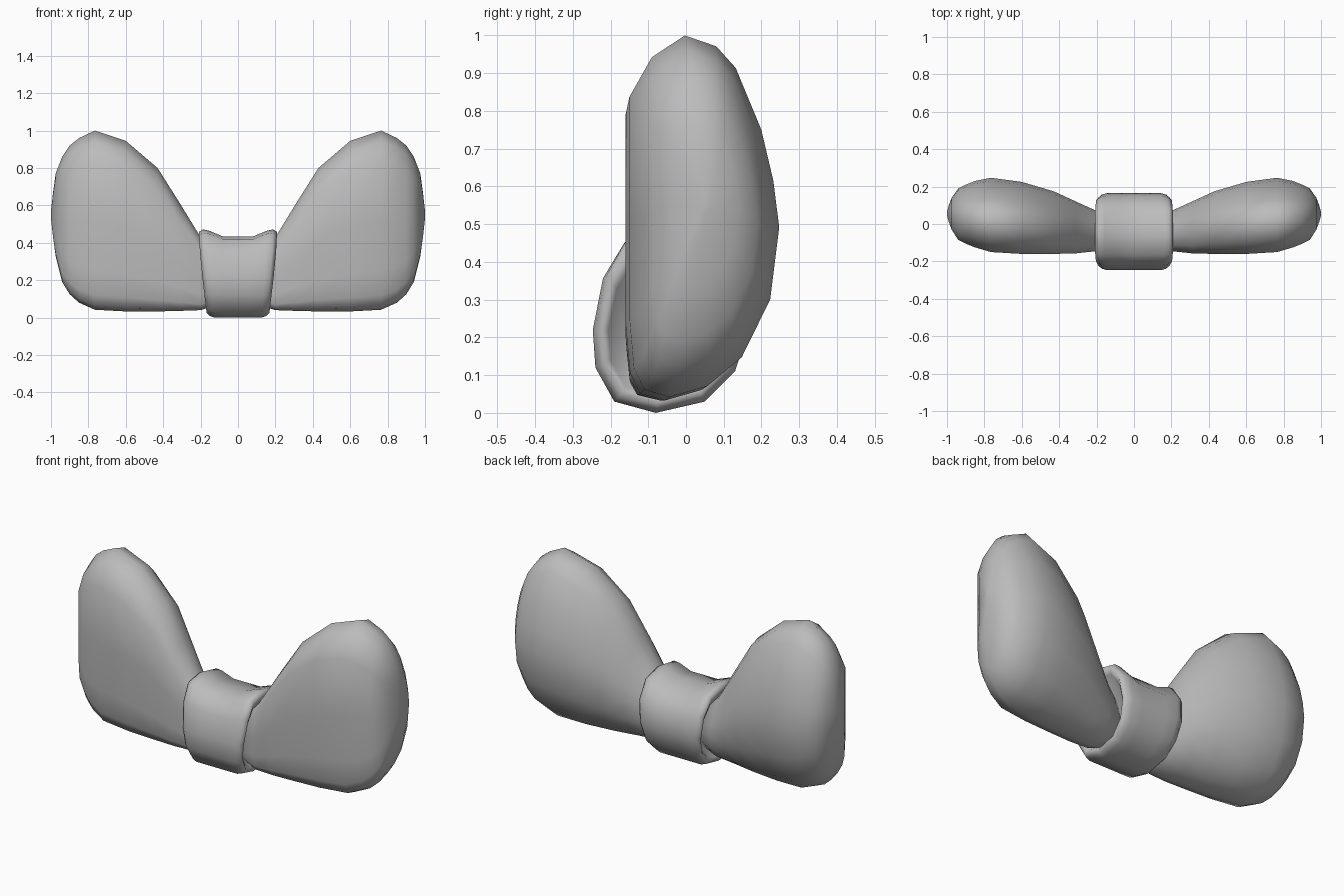
import bpy, bmesh

cube = bpy.data.objects.get("Cube")
if cube:
    bpy.data.objects.remove(cube)

grey = bpy.data.materials.new("cloth grey")
grey.use_nodes = True
colour = (0.5, 0.5, 0.5, 1)
grey.diffuse_color = colour
grey.node_tree.nodes["Principled BSDF"].inputs["Base Color"].default_value = colour


def loft(name, rings):
    """Skin a list of closed rings and close both ends."""
    bm = bmesh.new()
    loops = [[bm.verts.new(p) for p in ring] for ring in rings]
    n = len(loops[0])
    for a, b in zip(loops, loops[1:]):
        for i in range(n):
            j = (i + 1) % n
            bm.faces.new((a[i], a[j], b[j], b[i]))
    bm.faces.new(loops[0])
    bm.faces.new(loops[-1])
    bmesh.ops.recalc_face_normals(bm, faces=bm.faces)
    mesh = bpy.data.meshes.new(name)
    bm.to_mesh(mesh)
    bm.free()
    mesh.materials.append(grey)
    mesh.shade_smooth()
    obj = bpy.data.objects.new(name, mesh)
    bpy.context.collection.objects.link(obj)
    return obj


# Wing section (y, z) as fractions of its box: flat front, rounded back
wing_section = [(0, .5), (0, .83), (.15, .94), (.37, 1), (.58, .97), (.71, .91),
                (.88, .74), (.96, .6), (1, .47), (.94, .27), (.75, .11),
                (.52, .03), (.27, 0), (.1, .02), (.03, .08), (0, .22)]
# Stations from knot to tip: x, front y, back y, bottom z, top z
wing_stations = [(.1, -.12, .02, .07, .34), (.2, -.145, .07, .04, .43),
                 (.31, -.157, .12, .036, .61), (.43, -.16, .175, .033, .80),
                 (.60, -.16, .225, .033, .945), (.765, -.15, .247, .042, 1),
                 (.85, -.125, .23, .08, .96), (.90, -.105, .21, .125, .92),
                 (.94, -.085, .19, .19, .86), (.975, -.03, .14, .33, .77),
                 (.99, .01, .10, .44, .66), (1, .045, .065, .53, .57)]
for side, name in ((1, "left_wing"), (-1, "right_wing")):
    loft(name, [[(side * x, y0 + u * (y1 - y0), z0 + v * (z1 - z0))
                 for u, v in wing_section]
                for x, y0, y1, z0, z1 in wing_stations])

# Knot: band wrapped around the middle, narrower below, dipped on top
knot_section = [(-.165, .42), (-.22, .34), (-.247, .22), (-.24, .12), (-.19, .03),
                (-.08, 0), (.05, .03), (.13, .11), (.165, .22), (.15, .33),
                (.08, .41), (-.05, .435)]
# Stations across the band: fraction of half width, section scale, top lift
knot_stations = [(.6, .6, 0), (.93, .8, .02), (1, .88, .05),
                 (.9, .96, .045), (.75, 1, .03), (.4, 1, 0)]
across = [(-s, k, t) for s, k, t in knot_stations]
across += [(0, 1, 0)] + knot_stations[::-1]


def knot_ring(s, scale, lift):
    ring = []
    for y, z in knot_section:
        half = .168 + .04 * min(1, z / .38)
        high = max(0, z - .22) / .215
        ring.append((s * half, -.04 + (y + .04) * scale,
                     .22 + (z - .22) * scale + lift * high))
    return ring


loft("knot", [knot_ring(*st) for st in across])
